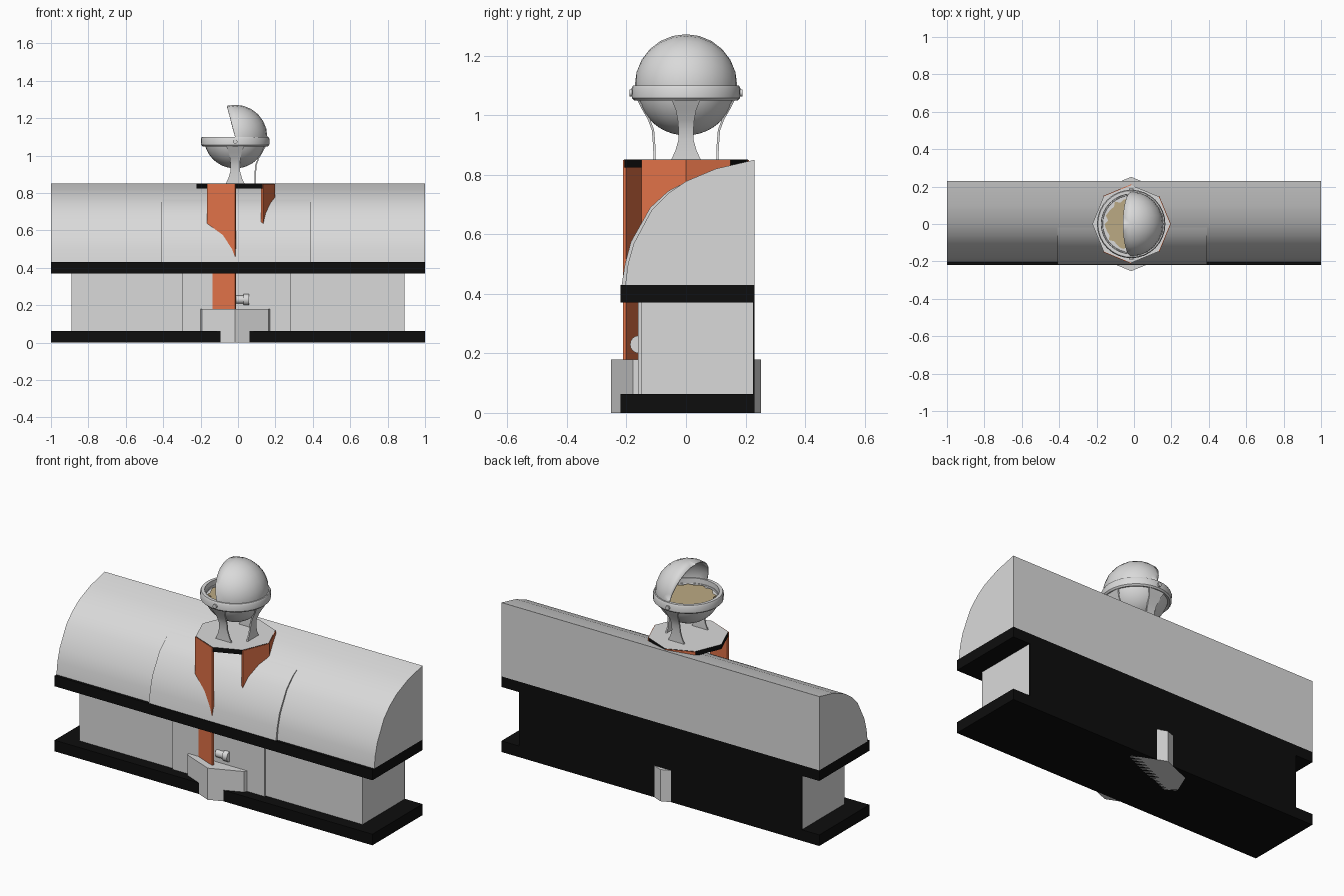
import bpy, bmesh, math
from mathutils import Matrix, Vector

if "Cube" in bpy.data.objects:
    bpy.data.objects.remove(bpy.data.objects["Cube"])

CX = -0.015  # grill and column centre


def mat(name, c):
    m = bpy.data.materials.new(name)
    m.diffuse_color = (*c, 1)
    m.use_nodes = True
    m.node_tree.nodes["Principled BSDF"].inputs["Base Color"].default_value = m.diffuse_color
    return m


GREY = mat("light grey", (0.7, 0.7, 0.7))
BLACK = mat("black", (0.004, 0.004, 0.004))
ORANGE = mat("orange", (0.76, 0.17, 0.065))
TAN = mat("tan", (0.5, 0.4, 0.23))


def finish(name, bm, m, smooth=None):
    bmesh.ops.recalc_face_normals(bm, faces=bm.faces)
    me = bpy.data.meshes.new(name)
    bm.to_mesh(me)
    bm.free()
    o = bpy.data.objects.new(name, me)
    bpy.context.collection.objects.link(o)
    me.materials.append(m)
    if smooth:
        bpy.ops.object.select_all(action='DESELECT')
        o.select_set(True)
        bpy.context.view_layer.objects.active = o
        bpy.ops.object.shade_smooth_by_angle(angle=math.radians(smooth))
    return o


def prism(name, pts, vec, m, smooth=None):
    bm = bmesh.new()
    f = bm.faces.new([bm.verts.new(p) for p in pts])
    r = bmesh.ops.extrude_face_region(bm, geom=[f], use_keep_orig=True)
    bmesh.ops.translate(bm, vec=vec, verts=[v for v in r['geom'] if isinstance(v, bmesh.types.BMVert)])
    return finish(name, bm, m, smooth)


def box(name, x0, x1, y0, y1, z0, z1, m):
    return prism(name, [(x0, y0, z0), (x1, y0, z0), (x1, y1, z0), (x0, y1, z0)], (0, 0, z1 - z0), m)


def polar(r, deg, z):
    a = math.radians(deg)
    return Vector((CX + r * math.cos(a), r * math.sin(a), z))


def lathe(name, prof, m, n=32, smooth=35, closed=False):
    bm = bmesh.new()
    rings = [[bm.verts.new(polar(r, 360 * i / n, z)) for i in range(n)] for r, z in prof]
    pairs = list(zip(rings, rings[1:])) + ([(rings[-1], rings[0])] if closed else [])
    for a, b in pairs:
        for i in range(n):
            j = (i + 1) % n
            bm.faces.new((a[i], a[j], b[j], b[i]))
    bmesh.ops.remove_doubles(bm, verts=bm.verts, dist=1e-5)
    return finish(name, bm, m, smooth)


# counter: plinth, cabinet, dark back panel, worktop
box("plinth", -1, 1, -0.22, 0.23, 0, 0.063, BLACK)
box("cabinet", -0.89, 0.89, -0.152, 0.225, 0.06, 0.37, GREY)
box("cabinet_centre", -0.30, 0.28, -0.162, 0, 0.06, 0.37, GREY)
box("back_panel", -0.89, 0.89, 0.224, 0.23, 0.06, 0.37, BLACK)
box("worktop", -1, 1, -0.22, 0.23, 0.37, 0.43, BLACK)


# curved hood, with a slightly raised centre section
def hood(name, x0, x1, prof, back):
    pts = [(x0, y, z) for y, z in prof] + [(x0, back, 0.43)]
    prism(name, pts, (x1 - x0, 0, 0), GREY, 40)


hood("hood", -1, 1, [(-0.204, 0.43), (-0.195, 0.50), (-0.175, 0.57), (-0.115, 0.682),
                     (-0.06, 0.737), (0, 0.778), (0.1, 0.82), (0.23, 0.85)], 0.23)
hood("hood_centre", -0.41, 0.39, [(-0.216, 0.43), (-0.205, 0.50), (-0.185, 0.575), (-0.12, 0.69),
                                  (-0.06, 0.745), (-0.02, 0.766)], -0.02)

# octagonal foot and cap of the column
prism("column_foot", [polar(0.252, 45 * i, 0) for i in range(8)], (0, 0, 0.18), GREY)
cap = prism("column_cap", [polar(0.208, 45 * i, 0.825) for i in range(8)], (0, 0, 0.026), GREY)
cap.data.materials.append(BLACK)
for p in cap.data.polygons:
    p.material_index = 0 if p.normal.z > 0.5 else 1

# orange column panels on four of the eight sides
for i, a in enumerate((225, 315, 0, 90)):
    p, q = polar(0.212, a, 0.18), polar(0.212, a + 45, 0.18)
    n = (p + q) / 2 - Vector((CX, 0, 0.18))
    d = n.normalized() * -0.012
    prism(f"column_panel_{i}", [p, q, q + d, p + d], (0, 0, 0.669), ORANGE)

# small valve under the worktop
bm = bmesh.new()
for r, x, l in ((0.022, 0.01, 0.06), (0.03, 0.045, 0.03)):
    bmesh.ops.create_cone(bm, cap_ends=True, segments=16, radius1=r, radius2=r, depth=l,
                          matrix=Matrix.Translation((x, -0.158, 0.23)) @ Matrix.Rotation(math.pi / 2, 4, 'Y'))
finish("valve", bm, GREY, 40)

# grill bowl (double walled), rim, grate and food
C, R = 1.1, 0.168
arc = [math.radians(-90 + 80 * i / 10) for i in range(11)]
outer = [(max(R * math.cos(a), 0), C + R * math.sin(a)) for a in arc]
inner = [(r * 0.93, C + (z - C) * 0.93) for r, z in reversed(outer)]
lathe("bowl", outer + inner, GREY)
lathe("rim", [(0.158, 1.055), (0.174, 1.05), (0.182, 1.058), (0.183, 1.09), (0.178, 1.1), (0.16, 1.1)],
      GREY, closed=True)
lathe("grate", [(0, 1.066), (0.16, 1.066), (0.16, 1.06), (0, 1.06)], GREY)
prism("food", [polar(0.136 + 0.007 * math.sin(i * 1.9) + 0.006 * math.cos(i * 3.1), i * 9, 1.06)
               for i in range(40)], (0, 0, 0.014), TAN)

# rolled-back lid: sphere shell cut by the rim plane and a tilted plane
bm = bmesh.new()
bmesh.ops.create_uvsphere(bm, u_segments=24, v_segments=12, radius=0.172,
                          matrix=Matrix.Rotation(math.radians(90), 4, 'X'))
t = math.radians(105)
for co, no in (((0, 0, -0.01), (0, 0, -1)), ((0, 0, 0), (-math.sin(t), 0, math.cos(t)))):
    bmesh.ops.bisect_plane(bm, geom=bm.verts[:] + bm.edges[:] + bm.faces[:], plane_co=co,
                           plane_no=no, clear_outer=True)
bmesh.ops.translate(bm, vec=(CX, 0, C), verts=bm.verts)
lid = finish("lid", bm, GREY, 40)
s = lid.modifiers.new("thickness", 'SOLIDIFY')
s.thickness, s.offset = 0.006, -1

# pivot knobs on the rim
for side in (-1, 1):
    bm = bmesh.new()
    bmesh.ops.create_cone(bm, cap_ends=True, segments=12, radius1=0.012, radius2=0.012, depth=0.02,
                          matrix=Matrix.Translation((CX, side * 0.18, 1.075)) @ Matrix.Rotation(math.pi / 2, 4, 'X'))
    finish("pivot_knob", bm, GREY, 40)

# three flared legs: (radius, height, half width)
LEG = [(0.11, 0.85, 0.05), (0.11, 0.88, 0.036), (0.112, 0.915, 0.026), (0.115, 0.95, 0.025),
       (0.128, 0.985, 0.028), (0.148, 1.02, 0.035), (0.166, 1.055, 0.05)]
for i, ang in enumerate((-90, 0, 90)):
    bm = bmesh.new()
    rows = [[bm.verts.new((r + dr, w * sgn, z)) for dr, sgn in ((0, -1), (0, 1), (-0.008, 1), (-0.008, -1))]
            for r, z, w in LEG]
    for a, b in zip(rows, rows[1:]):
        for k in range(4):
            bm.faces.new((a[k], a[(k + 1) % 4], b[(k + 1) % 4], b[k]))
    bm.faces.new(rows[0])
    bm.faces.new(rows[-1])
    bmesh.ops.transform(bm, verts=bm.verts, matrix=Matrix.Translation((CX, 0, 0)) @ Matrix.Rotation(
        math.radians(ang), 4, 'Z'))
    finish(f"grill_leg_{i}", bm, GREY, 40)
